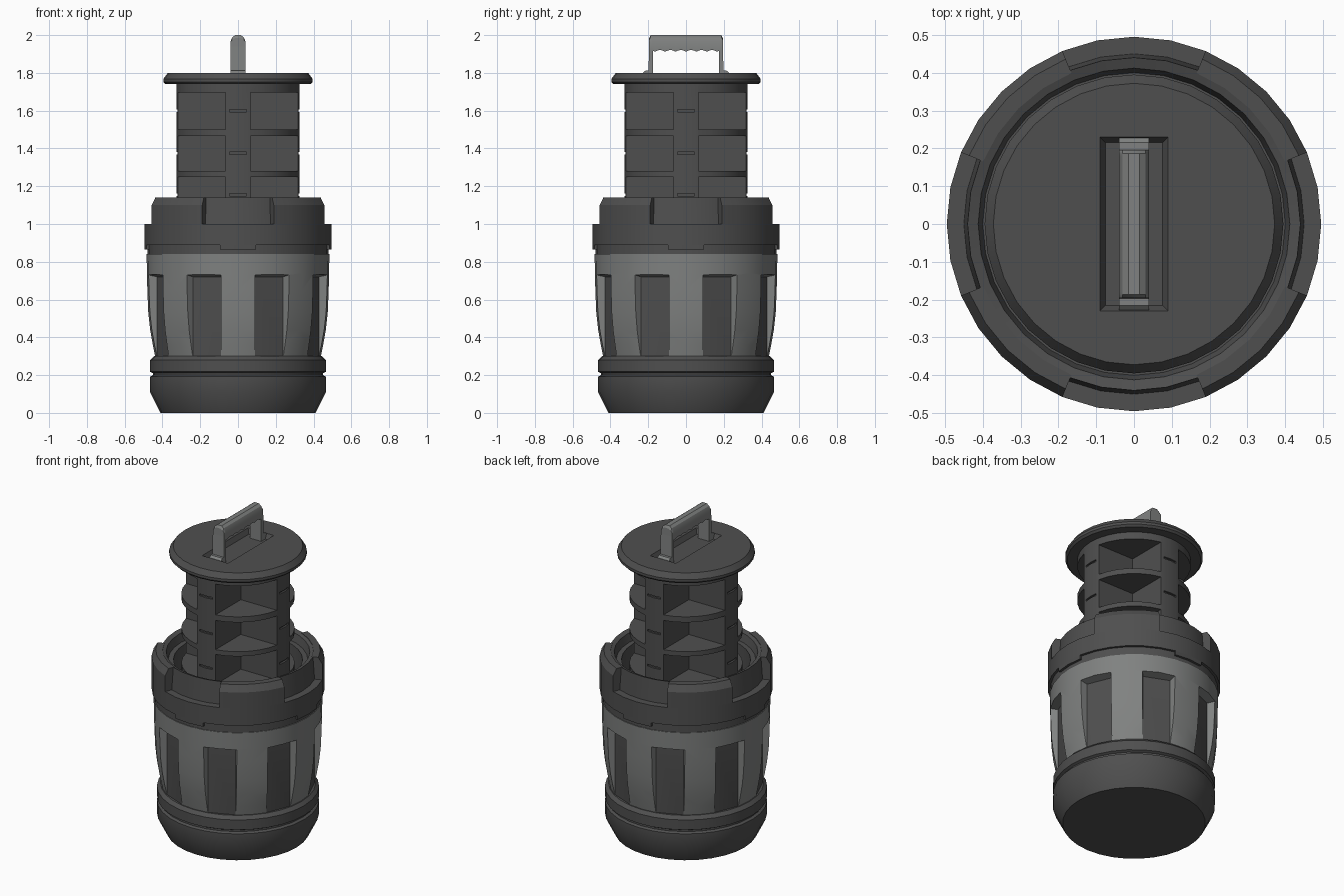
import bpy, bmesh, math
from mathutils import Vector

if "Cube" in bpy.data.objects:
    bpy.data.objects.remove(bpy.data.objects["Cube"])

SEG = 32


def material(name, rgb):
    m = bpy.data.materials.new(name)
    m.diffuse_color = (*rgb, 1)
    m.use_nodes = True
    m.node_tree.nodes["Principled BSDF"].inputs["Base Color"].default_value = m.diffuse_color
    return m


DARK = material("dark grey", (0.078, 0.078, 0.078))
LIGHT = material("light grey", (0.215, 0.222, 0.218))


def finish(bm, name, *mats):
    bmesh.ops.recalc_face_normals(bm, faces=bm.faces[:])
    me = bpy.data.meshes.new(name)
    bm.to_mesh(me)
    bm.free()
    ob = bpy.data.objects.new(name, me)
    bpy.context.collection.objects.link(ob)
    for m in mats:
        me.materials.append(m)
    return ob


def smooth(ob):
    bpy.ops.object.select_all(action='DESELECT')
    ob.select_set(True)
    bpy.context.view_layer.objects.active = ob
    bpy.ops.object.shade_smooth_by_angle(angle=math.radians(28))


def revolve(bm, profile, closed=False, start=0.0, steps=SEG):
    """Turn an (r, z) profile about z; a partial turn gets end caps."""
    full = steps == SEG
    cols = []
    for i in range(steps if full else steps + 1):
        a = start + i * math.tau / SEG
        cols.append([bm.verts.new((r * math.cos(a), r * math.sin(a), z)) for r, z in profile])
    n = len(profile)
    for i in range(steps):
        p, q = cols[i], cols[(i + 1) % len(cols)]
        for j in range(n if closed else n - 1):
            k = (j + 1) % n
            bm.faces.new((p[j], q[j], q[k], p[k]))
    if not full:
        bm.faces.new(cols[0])
        bm.faces.new(cols[-1])
    elif not closed:
        bm.faces.new([c[0] for c in cols])
        bm.faces.new([c[-1] for c in cols])


def hull(bm, pts):
    vs = [bm.verts.new(p) for p in pts]
    bmesh.ops.convex_hull(bm, input=vs)


def box(bm, x0, x1, y0, y1, z0, z1):
    hull(bm, [(x, y, z) for x in (x0, x1) for y in (y0, y1) for z in (z0, z1)])


def cut(ob, bm):
    bmesh.ops.dissolve_limit(bm, angle_limit=0.01, verts=bm.verts[:], edges=bm.edges[:])
    cutter = finish(bm, "cutter")
    cutter.hide_render = True
    mod = ob.modifiers.new("cut", 'BOOLEAN')
    mod.operation, mod.solver, mod.object = 'DIFFERENCE', 'EXACT', cutter
    bpy.context.view_layer.objects.active = ob
    bpy.ops.object.modifier_apply(modifier=mod.name)
    bpy.data.objects.remove(cutter)


# Base cup with a groove
bm = bmesh.new()
revolve(bm, [(0.41, 0), (0.465, 0.11), (0.465, 0.192), (0.45, 0.2), (0.45, 0.21),
             (0.465, 0.218), (0.465, 0.28), (0.445, 0.3)])
smooth(finish(bm, "base", DARK))

# Body with eight tapered slots whose floors are dark
bm = bmesh.new()
revolve(bm, [(0.437, 0.29), (0.451, 0.36), (0.465, 0.44), (0.475, 0.53),
             (0.48, 0.65), (0.482, 0.74), (0.484, 0.84)])
body = finish(bm, "body", LIGHT, DARK)
FLOOR = 0.43
dirs = [Vector((math.cos(a), math.sin(a), 0)) for a in
        (math.radians(22.5 + 45 * k) for k in range(8))]
bm = bmesh.new()
for d in dirs:
    t = Vector((-d.y, d.x, 0))
    hull(bm, [d * r + t * s * w + Vector((0, 0, z))
              for r, w, top in ((FLOOR, 0.081, 0.72), (0.53, 0.121, 0.745))
              for s in (-1, 1) for z in (0.2, top)])
cut(body, bm)
for f in body.data.polygons:
    on_floor = any(abs(f.center.dot(d) - FLOOR) < 0.003 and f.normal.dot(d) > 0.99 for d in dirs)
    f.material_index = 1 if on_floor else 0
smooth(body)

# Collar ring
bm = bmesh.new()
revolve(bm, [(0.37, 0.835), (0.48, 0.835), (0.48, 0.89), (0.495, 0.89), (0.495, 1.0),
             (0.45, 1.0), (0.44, 1.14), (0.412, 1.13), (0.40, 1.08), (0.37, 1.08)], closed=True)
smooth(finish(bm, "collar", DARK))

# Raised blocks on the diagonals and lower tabs on the four sides
bm = bmesh.new()
for k in range(4):
    a = k * math.pi / 2
    revolve(bm, [(0.435, 1.0), (0.495, 1.0), (0.495, 1.1), (0.472, 1.14), (0.432, 1.14)],
            True, a + math.radians(22.5), 4)
    revolve(bm, [(0.47, 0.865), (0.495, 0.865), (0.495, 0.89), (0.47, 0.89)],
            True, a - math.radians(11.25), 2)
smooth(finish(bm, "collar_blocks", DARK))

# Inner column: square corner pockets between ribs, thin slits on the pillars
bm = bmesh.new()
revolve(bm, [(0.325, 0.83), (0.325, 1.75)])
column = finish(bm, "column", DARK)
bm = bmesh.new()
for z0, z1, slit in ((1.5, 1.695, 1.6), (1.28, 1.465, 1.375), (1.06, 1.25, 1.155)):
    for sx in (-1, 1):
        for sy in (-1, 1):
            box(bm, sx * 0.065, sx * 0.5, sy * 0.065, sy * 0.5, z0, z1)
        box(bm, sx * 0.312, sx * 0.4, -0.045, 0.045, slit - 0.006, slit + 0.006)
        box(bm, -0.045, 0.045, sx * 0.312, sx * 0.4, slit - 0.006, slit + 0.006)
cut(column, bm)
smooth(column)

# Lid disc with a sloped recess under the handle
bm = bmesh.new()
revolve(bm, [(0.383, 1.74), (0.395, 1.752), (0.395, 1.768), (0.372, 1.8)])
lid = finish(bm, "lid", DARK)
bm = bmesh.new()
hull(bm, [(sx * x, sy * y, z) for x, y, z in ((0.075, 0.215, 1.77), (0.105, 0.245, 1.83))
          for sx in (-1, 1) for sy in (-1, 1)])
cut(lid, bm)
smooth(lid)

# Handle grip: a chamfered bar with a scalloped underside
bm = bmesh.new()
loops = []
N = 48
for i in range(N + 1):
    y = -0.195 + 0.39 * i / N
    end = i in (0, N)
    low = 1.912 + 0.009 * abs(math.sin(y * math.pi / 0.055))
    top = 1.985 if end else 2.0
    half = [(0.04, low), (0.04, 1.965), (0.031, top - 0.012), (0.015, top)]
    sect = half + [(-x, z) for x, z in reversed(half)]
    loops.append([bm.verts.new((x, y, z)) for x, z in sect])
for p, q in zip(loops, loops[1:]):
    for j in range(8):
        bm.faces.new((p[j], q[j], q[(j + 1) % 8], p[(j + 1) % 8]))
bm.faces.new(loops[0])
bm.faces.new(loops[-1])
smooth(finish(bm, "handle_grip", LIGHT))

# Handle posts and feet
bm = bmesh.new()
for s in (-1, 1):
    hull(bm, [(x, s * y, z) for x in (-0.04, 0.04)
              for y, z in ((0.175, 1.765), (0.2, 1.765), (0.175, 1.94), (0.195, 1.94))])
    hull(bm, [(x, s * y, z) for x in (-0.04, 0.04)
              for y, z in ((0.18, 1.765), (0.228, 1.765), (0.18, 1.812), (0.215, 1.812), (0.228, 1.8))])
smooth(finish(bm, "handle_posts", LIGHT))
